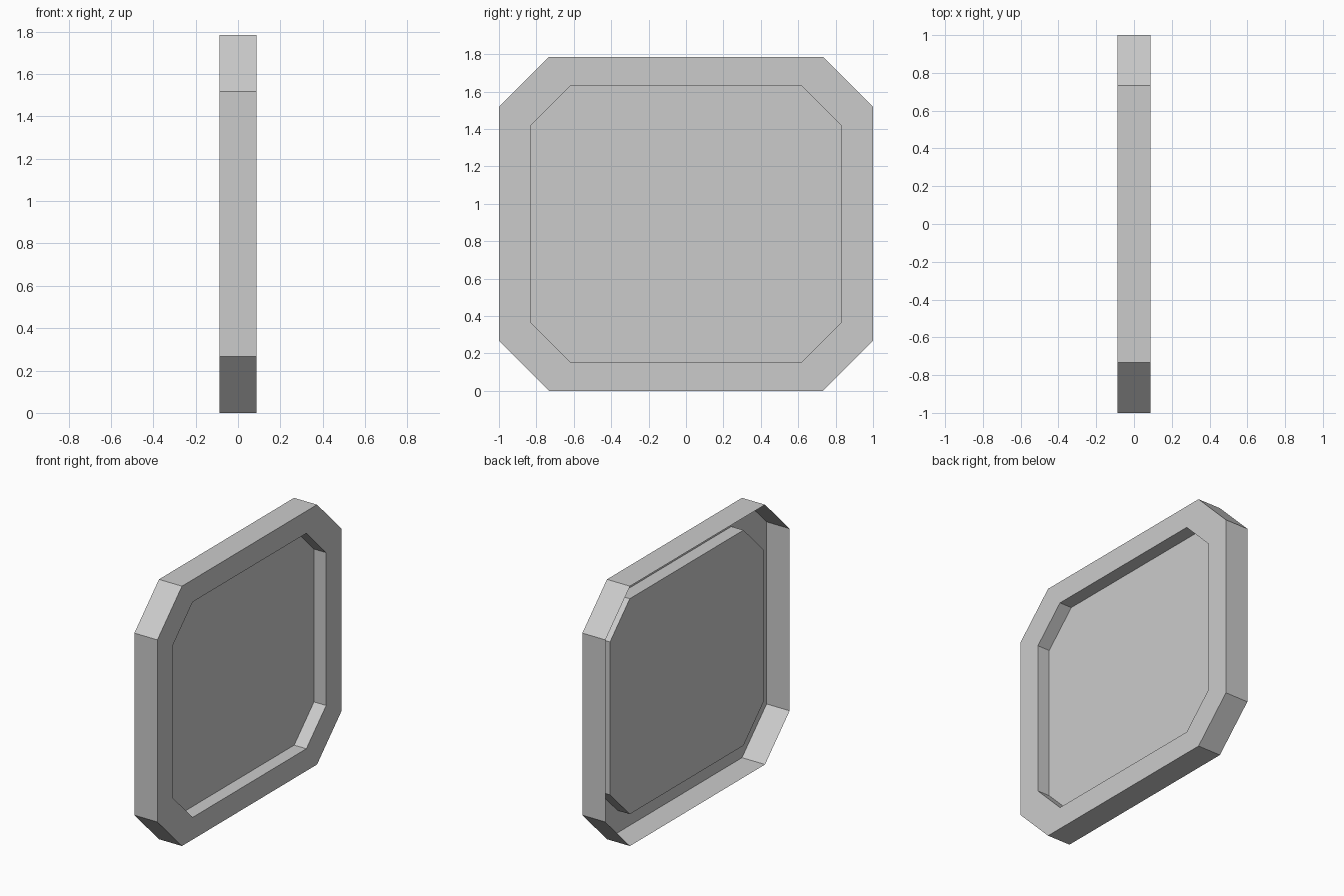
import bpy
import bmesh

cube = bpy.data.objects.get("Cube")
if cube:
    bpy.data.objects.remove(cube, do_unlink=True)

HALF_DEPTH = 0.0875
PANEL_X = -0.005
MID_Z = 0.8925

# Single flat colour
grey = bpy.data.materials.new("light_grey")
grey.use_nodes = True
colour = (0.6, 0.6, 0.6, 1.0)
grey.diffuse_color = colour
grey.node_tree.nodes["Principled BSDF"].inputs["Base Color"].default_value = colour


def octagon(bm, x, half_y, half_z, cut):
    """Ring of a chamfered rectangle, counter-clockwise seen from +x."""
    y, z = half_y - cut, half_z - cut
    corners = [(-y, -half_z), (y, -half_z), (half_y, -z), (half_y, z),
               (y, half_z), (-y, half_z), (-half_y, z), (-half_y, -z)]
    return [bm.verts.new((x, py, MID_Z + pz)) for py, pz in corners]


def bridge(bm, a, b):
    for i in range(len(a)):
        j = (i + 1) % len(a)
        bm.faces.new((a[i], a[j], b[j], b[i]))


# Open-backed shell: outer wall, front rim, recess wall, recessed panel
bm = bmesh.new()
outer = (1.0, MID_Z, 0.267)
inner = (0.832, 0.74, 0.215)
rings = [octagon(bm, -HALF_DEPTH, *outer),
         octagon(bm, HALF_DEPTH, *outer),
         octagon(bm, HALF_DEPTH, *inner),
         octagon(bm, PANEL_X, *inner)]
for a, b in zip(rings, rings[1:]):
    bridge(bm, a, b)
bm.faces.new(rings[-1])

mesh = bpy.data.meshes.new("recessed_panel")
bm.to_mesh(mesh)
bm.free()
mesh.materials.append(grey)
panel = bpy.data.objects.new("recessed_panel", mesh)
bpy.context.collection.objects.link(panel)
